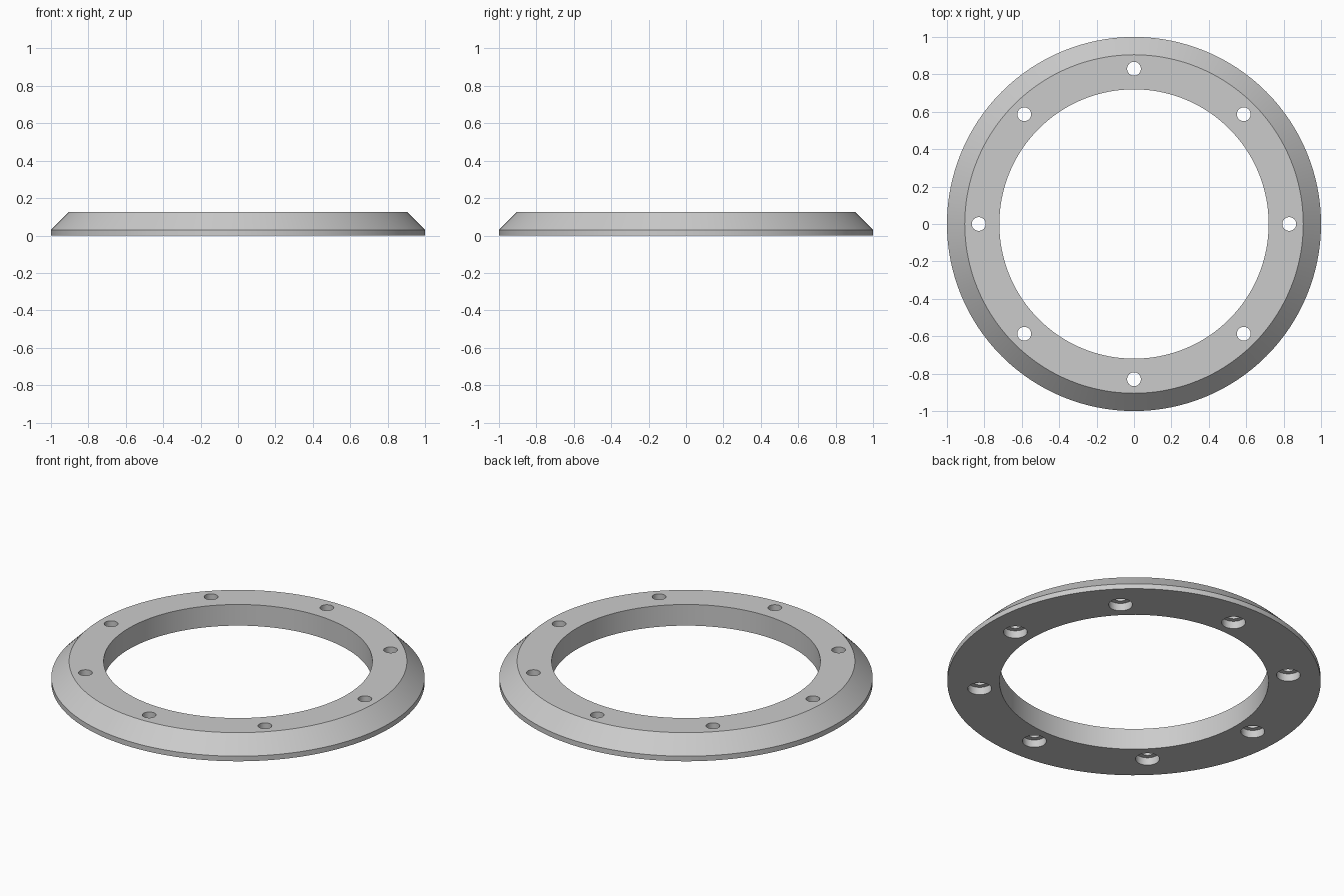
import bpy, bmesh
from math import tau, cos, sin
from mathutils import Matrix, Vector

HEIGHT = 0.125
HOLES, HOLE_CIRCLE = 8, 0.83
HOLE_R, BORE_R, BORE_DEPTH = 0.037, 0.064, 0.045

cube = bpy.data.objects.get("Cube")
if cube:
    bpy.data.objects.remove(cube, do_unlink=True)

grey = bpy.data.materials.new("light_grey")
grey.use_nodes = True
colour = (0.6, 0.6, 0.6, 1)
grey.diffuse_color = colour
grey.node_tree.nodes["Principled BSDF"].inputs["Base Color"].default_value = colour


def revolve(bm, profile, steps, centre=(0, 0, 0)):
    """Spin a closed (radius, height) profile around a vertical axis."""
    centre = Vector(centre)
    verts = [bm.verts.new(centre + Vector((r, 0, z))) for r, z in profile]
    edges = [bm.edges.new((v, verts[i - 1])) for i, v in enumerate(verts)]
    bmesh.ops.spin(bm, geom=verts + edges, cent=centre, axis=(0, 0, 1),
                   angle=tau, steps=steps, use_merge=True)


def finish(bm, name):
    bmesh.ops.remove_doubles(bm, verts=bm.verts, dist=0.0001)
    loose = [e for e in bm.edges if not e.link_faces]
    bmesh.ops.delete(bm, geom=loose, context="EDGES")
    bmesh.ops.recalc_face_normals(bm, faces=bm.faces)
    mesh = bpy.data.meshes.new(name)
    bm.to_mesh(mesh)
    bm.free()
    mesh.materials.append(grey)
    obj = bpy.data.objects.new(name, mesh)
    bpy.context.collection.objects.link(obj)
    return obj


# Flange ring with a straight bore, a short rim and a sloped outer face
bm = bmesh.new()
revolve(bm, [(0.72, 0), (1, 0), (1, 0.03), (0.905, HEIGHT), (0.72, HEIGHT)], 128)
ring = finish(bm, "flange_ring")

# Stepped bolt holes, wider on the underside
bm = bmesh.new()
for i in range(HOLES):
    a = tau * i / HOLES
    revolve(bm, [(0, -0.05), (BORE_R, -0.05), (BORE_R, BORE_DEPTH),
                 (HOLE_R, BORE_DEPTH), (HOLE_R, 0.2), (0, 0.2)], 32,
            (HOLE_CIRCLE * cos(a), HOLE_CIRCLE * sin(a), 0))
cutter = finish(bm, "bolt_hole_cutter")
cutter.hide_render = True

cut = ring.modifiers.new("bolt_holes", "BOOLEAN")
cut.operation = "DIFFERENCE"
cut.solver = "EXACT"
cut.object = cutter

bpy.ops.object.select_all(action="DESELECT")
ring.select_set(True)
bpy.context.view_layer.objects.active = ring
bpy.ops.object.modifier_apply(modifier=cut.name)
bpy.data.objects.remove(cutter, do_unlink=True)
bpy.ops.object.shade_smooth_by_angle(angle=0.5)
